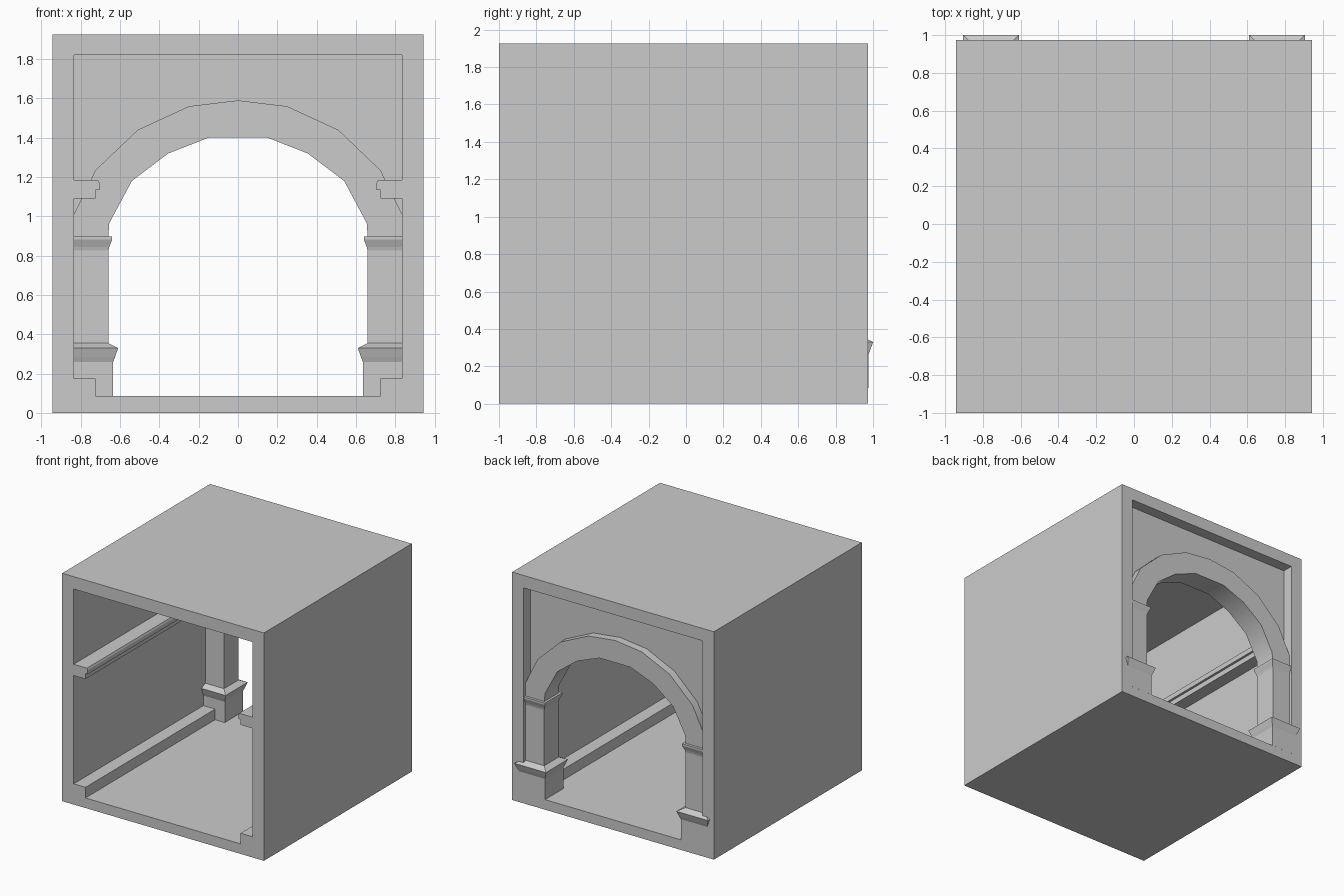
import bpy, bmesh, math

if "Cube" in bpy.data.objects:
    bpy.data.objects.remove(bpy.data.objects["Cube"])

W, H = 0.9425, 1.925          # outer half width and height
IW, FLOOR, CEIL = 0.835, 0.085, 1.82
BACK = 0.974                  # rear face of the shell
PX, PY = 0.757, 0.8525        # pillar centre


def finish(name, bm):
    bmesh.ops.recalc_face_normals(bm, faces=bm.faces)
    me = bpy.data.meshes.new(name)
    bm.to_mesh(me)
    bm.free()
    ob = bpy.data.objects.new(name, me)
    bpy.context.collection.objects.link(ob)
    return ob


def prism(name, pts, y0, y1):
    """Extrude an x-z outline along y."""
    bm = bmesh.new()
    a = [bm.verts.new((x, y0, z)) for x, z in pts]
    b = [bm.verts.new((x, y1, z)) for x, z in pts]
    bm.faces.new(a)
    bm.faces.new(b[::-1])
    for i in range(len(pts)):
        j = (i + 1) % len(pts)
        bm.faces.new((a[i], b[i], b[j], a[j]))
    return finish(name, bm)


def mirror_pts(half):
    """Outline given centre to right, extended to the left side."""
    return [(-x, z) for x, z in reversed(half) if x > 0] + half


def mirror_x(ob):
    """Copy of the part on the other side of x = 0."""
    m = ob.modifiers.new("Mirror", 'MIRROR')
    m.use_axis = (True, False, False)
    return ob


# Hollow corridor shell, open at both ends
bm = bmesh.new()
rings = []
for y in (-1.0, BACK):
    for w, z0, z1 in ((W, 0, H), (IW, FLOOR, CEIL)):
        rings.append([bm.verts.new((x, y, z))
                      for x, z in ((-w, z0), (w, z0), (w, z1), (-w, z1))])
fo, fi, bo, bi = rings
for r, s in ((fo, fi), (fi, bi), (bi, bo), (bo, fo)):
    for i in range(4):
        j = (i + 1) % 4
        bm.faces.new((r[i], r[j], s[j], s[i]))
finish("corridor_shell", bm)

# Skirting and wall rails running the length of the side walls
mirror_x(prism("skirting", [(0.725, FLOOR), (IW, FLOOR), (IW, 0.175), (0.725, 0.175)],
               -1.0, PY))
mirror_x(prism("wall_rail", [(IW, 1.09), (0.725, 1.09), (0.725, 1.135), (0.705, 1.135),
                             (0.705, 1.17), (0.712, 1.185), (IW, 1.185)], -1.0, PY))

# Arch band and the thinner wall panel above it
outer = [(0, 1.59), (0.25, 1.56), (0.51, 1.44), (0.725, 1.235), (IW, 1.01)]
inner = [(0.145, 1.402), (0.355, 1.32), (0.54, 1.18), (0.655, 0.965), (0.66, 0.893)]
arch = prism("arch_band", mirror_pts(outer + [(IW, 0.893)])
             + mirror_pts(inner)[::-1], PY - 0.095, PY + 0.095)
prism("arch_wall_panel", mirror_pts(outer) + [(IW, CEIL), (-IW, CEIL)],
      PY - 0.028, PY + 0.028)

# Square pillar with plinth, base moulding and capital, as (half width, height)
profile = [(0.122, FLOOR), (0.122, 0.26), (0.132, 0.285), (0.1475, 0.33), (0.097, 0.355),
           (0.097, 0.825), (0.102, 0.845), (0.117, 0.882), (0.117, 0.897)]
bm = bmesh.new()
levels = [[bm.verts.new((PX + sx * h, PY + sy * h, z))
           for sx, sy in ((-1, -1), (1, -1), (1, 1), (-1, 1))] for h, z in profile]
for a, b in zip(levels, levels[1:]):
    for i in range(4):
        j = (i + 1) % 4
        bm.faces.new((a[i], a[j], b[j], b[i]))
bm.faces.new(levels[0][::-1])
bm.faces.new(levels[-1])
mirror_x(finish("pillar", bm))

# Soft shading along the arch curve
bpy.context.view_layer.objects.active = arch
arch.select_set(True)
bpy.ops.object.shade_smooth_by_angle(angle=math.radians(32))
